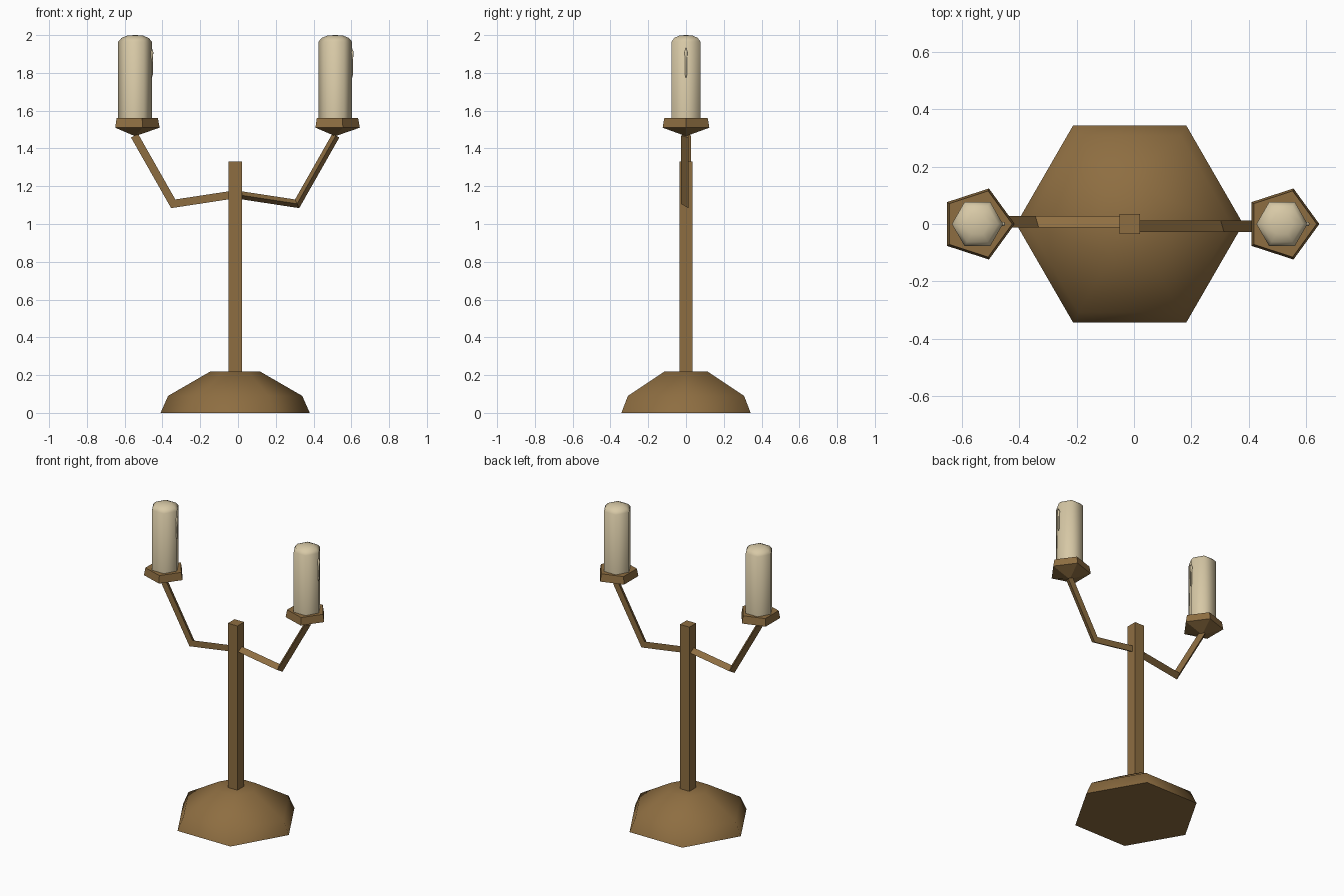
import bpy, bmesh, math
from mathutils import Vector

cube = bpy.data.objects.get("Cube")
if cube:
    bpy.data.objects.remove(cube, do_unlink=True)


def material(name, rgb):
    m = bpy.data.materials.new(name)
    m.use_nodes = True
    m.diffuse_color = (*rgb, 1)
    m.node_tree.nodes["Principled BSDF"].inputs["Base Color"].default_value = (*rgb, 1)
    return m


BRASS = material("aged_brass", (0.27, 0.155, 0.053))
WAX = material("cream_wax", (0.68, 0.58, 0.38))
AXIS = -0.015          # x of the post
REACH = 0.53           # distance from post to each candle


def add_object(name, rings, mat, smooth=None):
    """Skin closed rings of points; a ring of one point is a tip."""
    bm = bmesh.new()
    rows = [[bm.verts.new(p) for p in ring] for ring in rings]
    for a, b in zip(rows, rows[1:]):
        n = max(len(a), len(b))
        for i in range(n):
            j = (i + 1) % n
            quad = [a[i % len(a)], a[j % len(a)], b[j % len(b)], b[i % len(b)]]
            bm.faces.new(list(dict.fromkeys(quad)))
    for end in (rows[0], rows[-1]):
        if len(end) > 2:
            bm.faces.new(end)
    bmesh.ops.recalc_face_normals(bm, faces=bm.faces)
    mesh = bpy.data.meshes.new(name)
    bm.to_mesh(mesh)
    bm.free()
    obj = bpy.data.objects.new(name, mesh)
    bpy.context.collection.objects.link(obj)
    mesh.materials.append(mat)
    if smooth:
        bpy.ops.object.select_all(action='DESELECT')
        obj.select_set(True)
        bpy.context.view_layer.objects.active = obj
        bpy.ops.object.shade_smooth_by_angle(angle=math.radians(smooth))
    return obj


def turned(name, x, profile, sides, mat, start=0.0, smooth=None):
    """Few-sided solid around a vertical axis, profile of (radius, z)."""
    rings = []
    for r, z in profile:
        count = sides if r else 1
        angles = [start + math.tau * i / sides for i in range(count)]
        rings.append([(x + r * math.cos(a), r * math.sin(a), z) for a in angles])
    return add_object(name, rings, mat, smooth)


def arm(name, side):
    """Three-sided bent bar, mitred at the elbow; sides are half-turn copies."""
    path = [Vector(p) for p in ((0, 1.157), (0.328, 1.107), (0.533, 1.468))]
    dirs = [(b - a).normalized() for a, b in zip(path, path[1:])]
    rings = []
    for i, p in enumerate(path):
        d0, d1 = dirs[max(i - 1, 0)], dirs[min(i, len(dirs) - 1)]
        t = (d0 + d1).normalized()
        across = Vector((-t.y, t.x)) * 0.021 / t.dot(d0)
        section = ((p, -0.027), (p + across, 0.0125), (p - across, 0.0125))
        rings.append([(AXIS + side * q.x, side * y, q.y) for q, y in section])
    return add_object(name, rings, BRASS)


# Foot and post
turned("base", AXIS, [(0.395, 0), (0.355, 0.09), (0.13, 0.22)], 6, BRASS, smooth=62)
turned("post", AXIS, [(0.0502, 0.2), (0.0502, 1.33)], 4, BRASS, start=math.pi / 4)

# Arms, drip pans and candles
for label, side in (("left", 1), ("right", -1)):
    x = AXIS + side * REACH
    arm(label + "_arm", side)
    turned(label + "_drip_pan", x, [(0, 1.465), (0.13, 1.51), (0.121, 1.56)], 5, BRASS)
    turned(label + "_candle", x,
           [(0.089, 1.55), (0.089, 1.965), (0.072, 1.985), (0.04, 1.998), (0, 2.0)],
           6, WAX, smooth=65)
    turned(label + "_wax_drip", x + 0.088,
           [(0, 1.77), (0.006, 1.79), (0.006, 1.87), (0.009, 1.91), (0, 1.935)],
           6, WAX, smooth=65)
